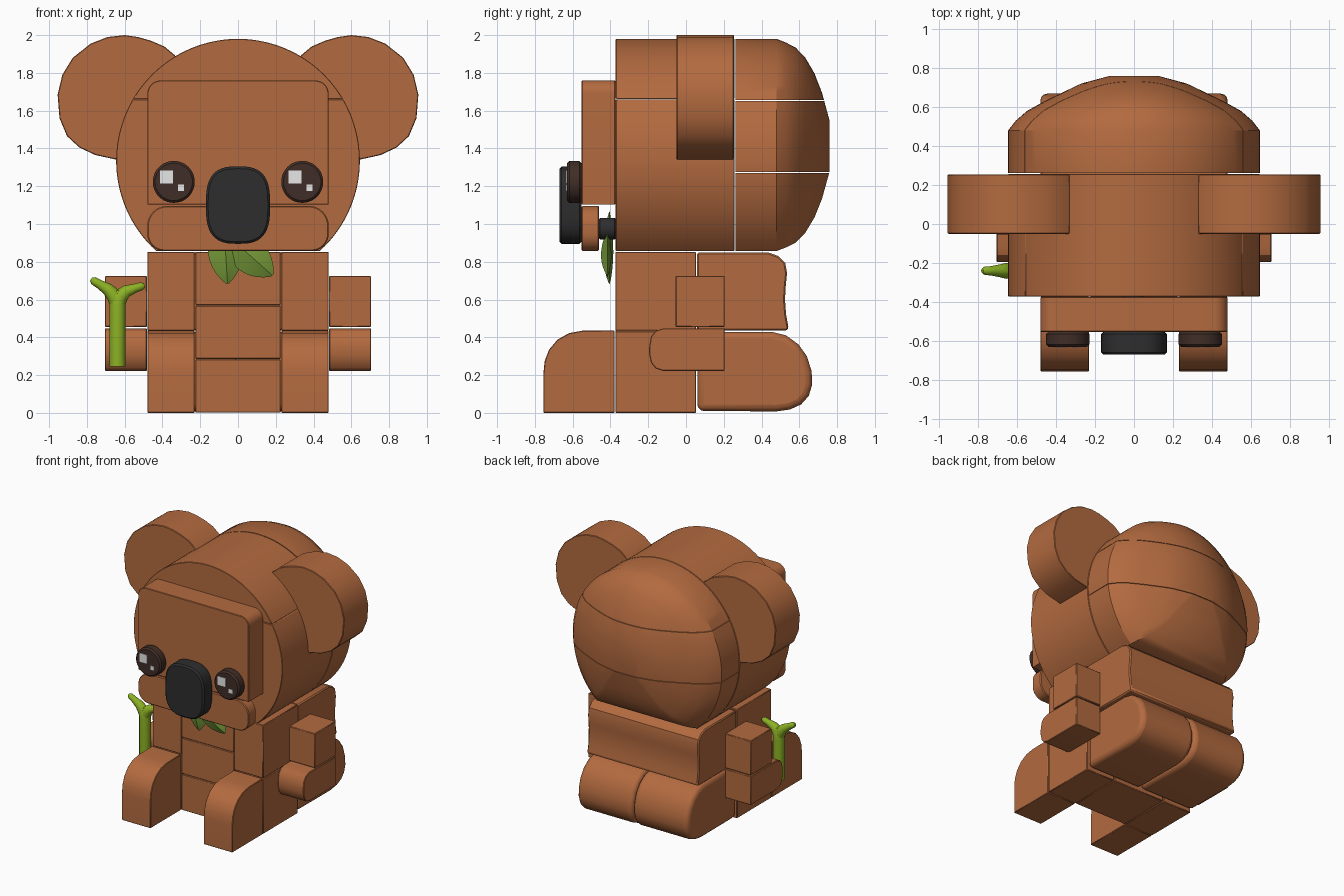
import bpy, bmesh, math
from mathutils import Vector

if "Cube" in bpy.data.objects:
    bpy.data.objects.remove(bpy.data.objects["Cube"])


def mat(name, r, g, b):
    m = bpy.data.materials.new(name)
    m.diffuse_color = (r, g, b, 1)
    m.use_nodes = True
    m.node_tree.nodes["Principled BSDF"].inputs["Base Color"].default_value = m.diffuse_color
    return m


FUR = mat("fur brown", 0.45, 0.145, 0.05)
EYE = mat("dark eye brown", 0.052, 0.027, 0.02)
BLACK = mat("nose black", 0.027, 0.027, 0.028)
WHITE = mat("glint white", 0.85, 0.85, 0.85)
LIME = mat("stem lime", 0.26, 0.44, 0.018)
LEAF = mat("leaf green", 0.18, 0.32, 0.04)


def finish(name, bm, m, bevel=0.0):
    bmesh.ops.recalc_face_normals(bm, faces=bm.faces)
    me = bpy.data.meshes.new(name)
    bm.to_mesh(me)
    bm.free()
    me.materials.append(m)
    ob = bpy.data.objects.new(name, me)
    bpy.context.collection.objects.link(ob)
    if bevel:
        mod = ob.modifiers.new("bevel", 'BEVEL')
        mod.width = bevel
        mod.segments = 3 if bevel > 0.02 else 1
        mod.limit_method = 'ANGLE'
        mod.angle_limit = math.radians(40)
    return ob


def loft(name, rings, m, bevel=0.0):
    bm = bmesh.new()
    vs = [[bm.verts.new(p) for p in r] for r in rings]
    n = len(vs[0])
    for a, b in zip(vs, vs[1:]):
        for i in range(n):
            j = (i + 1) % n
            bm.faces.new((a[i], a[j], b[j], b[i]))
    bm.faces.new(vs[0])
    bm.faces.new(vs[-1])
    return finish(name, bm, m, bevel)


def prism_y(name, pts, y0, y1, m, bevel=0.006):
    return loft(name, [[(x, y, z) for x, z in pts] for y in (y0, y1)], m, bevel)


def prism_x(name, pts, x0, x1, m, bevel=0.006):
    return loft(name, [[(x, y, z) for y, z in pts] for x in (x0, x1)], m, bevel)


def box(name, x0, x1, y0, y1, z0, z1, m, bevel=0.006):
    return prism_y(name, [(x0, z0), (x1, z0), (x1, z1), (x0, z1)], y0, y1, m, bevel)


def oval(cx, cz, rx, rz, p=2.0, n=48):
    out = []
    for i in range(n):
        c, s = math.cos(2 * math.pi * i / n), math.sin(2 * math.pi * i / n)
        out.append((cx + rx * math.copysign(abs(c) ** (2 / p), c),
                    cz + rz * math.copysign(abs(s) ** (2 / p), s)))
    return out


def rounded(x0, x1, z0, z1, rb, rt, n=8):
    out = []
    for cx, cz, r, a in ((x1 - rt, z1 - rt, rt, 0), (x0 + rt, z1 - rt, rt, 90),
                         (x0 + rb, z0 + rb, rb, 180), (x1 - rb, z0 + rb, rb, 270)):
        for i in range(n + 1):
            t = math.radians(a + 90 * i / n)
            out.append((cx + r * math.cos(t), cz + r * math.sin(t)))
    return out


# head front: a round drum with a flat base, in two layers
R, CZ, BASE = 0.645, 1.335, 0.857


def drum(lo, hi, n=24):
    a, b = (math.asin(max(-1, min(1, (z - CZ) / R))) for z in (lo, hi))
    right = [(R * math.cos(a + (b - a) * i / n), CZ + R * math.sin(a + (b - a) * i / n))
             for i in range(n + 1)]
    left = [(-x, z) for x, z in reversed(right)]
    return right + (left[1:] if hi >= CZ + R else left)


prism_y("head_lower", drum(BASE, 1.66), -0.372, 0.257, FUR, 0.003)
prism_y("head_upper", drum(1.663, CZ + R), -0.372, 0.257, FUR, 0.003)

# head back: domed, in three layers
MID = 1.41
outline = drum(BASE, CZ + R, 32)
dome = [(0.262, 1, 1), (0.48, 1, 1), (0.53, 0.94, 0.965), (0.58, 0.85, 0.92), (0.63, 0.71, 0.83),
        (0.68, 0.55, 0.68), (0.72, 0.42, 0.5), (0.76, 0.19, 0.24)]
for name, lo, hi in (("head_back_low", 0, 1.271), ("head_back_middle", 1.275, 1.652),
                     ("head_back_top", 1.656, 3)):
    ob = loft(name, [[(x * sx, y, MID + (z - MID) * sz) for x, z in outline]
                     for y, sx, sz in dome], FUR)
    bm = bmesh.new()
    bm.from_mesh(ob.data)
    for z, nz in ((lo, -1), (hi, 1)):
        cut = bmesh.ops.bisect_plane(bm, geom=bm.verts[:] + bm.edges[:] + bm.faces[:],
                                     plane_co=(0, 0, z), plane_no=(0, 0, nz), clear_outer=True)
        edges = [e for e in cut['geom_cut'] if isinstance(e, bmesh.types.BMEdge)]
        if edges:
            bmesh.ops.holes_fill(bm, edges=edges)
    bm.to_mesh(ob.data)
    bm.free()

# face plate, muzzle and nose
prism_y("face_plate", rounded(-0.48, 0.48, 1.102, 1.76, 0.004, 0.07), -0.553, -0.374, FUR)
prism_y("muzzle", rounded(-0.48, 0.48, 0.857, 1.096, 0.09, 0.105), -0.553, -0.46, FUR)
prism_y("muzzle_pin", oval(0, 0.975, 0.057, 0.057), -0.46, -0.372, BLACK)
prism_y("nose", oval(0, 1.1, 0.17, 0.205, 2.9), -0.67, -0.553, BLACK, 0.012)

# eyes with square glints
for side, s in (("left", -1), ("right", 1)):
    ex = s * 0.34
    prism_y("eye_" + side, oval(ex, 1.223, 0.111, 0.111), -0.63, -0.553, EYE, 0.012)
    for nm, dx, z, h in (("large", -0.038, 1.248, 0.034), ("small", 0.039, 1.192, 0.016)):
        box("glint_%s_%s" % (nm, side), ex + dx - h, ex + dx + h, -0.634, -0.628,
            z - h, z + h, WHITE, 0)

# ears, legs, haunches and arms, mirrored
ear = [(.33, 1.89), (.39, 1.94), (.46, 1.97), (.53, 1.99), (.6, 2.0), (.69, 1.99), (.78, 1.955),
       (.875, 1.88), (.93, 1.79), (.955, 1.685), (.945, 1.56), (.905, 1.465), (.84, 1.405),
       (.755, 1.365), (.64, 1.34), (.5, 1.45), (.36, 1.7)]
foot = [(-.378, 0), (-.378, .437), (-.55, .435), (-.62, .422), (-.68, .388), (-.725, .335),
        (-.748, .275), (-.755, .21), (-.755, 0)]
haunch = [(.06, .01), (.06, .428), (.46, .428), (.53, .41), (.595, .363), (.64, .3), (.665, .22),
          (.668, .15), (.65, .09), (.61, .045), (.55, .018), (.48, .008)]
forearm = [(.205, .222), (.205, .448), (-.12, .448), (-.16, .435), (-.185, .405), (-.195, .35),
           (-.195, .31), (-.185, .265), (-.16, .235), (-.12, .222)]
for side, s in (("left", -1), ("right", 1)):
    prism_y("ear_" + side, [(s * x, z) for x, z in ear], -0.05, 0.254, FUR, 0.004)
    prism_x("foot_" + side, foot, s * 0.23, s * 0.48, FUR, 0.004)
    prism_x("haunch_" + side, haunch, s * 0.002, s * 0.48, FUR, 0.035)
    prism_x("forearm_" + side, forearm, s * 0.482, s * 0.705, FUR, 0.004)
    xa, xb = sorted((s * 0.482, s * 0.705))
    box("upper_arm_" + side, xa, xb, -0.055, 0.205, 0.455, 0.725, FUR, 0.004)
    xa, xb = sorted((s * 0.229, s * 0.48))
    box("hip_" + side, xa, xb, -0.374, 0.053, 0, 0.432, FUR, 0.004)
    box("flank_" + side, xa, xb, -0.374, 0.053, 0.436, 0.853, FUR, 0.004)

# belly blocks and back
for i in range(3):
    box("belly_%d" % (i + 1), -0.226, 0.226, -0.374, 0.053,
        0.285 * i + 0.001, 0.285 * i + 0.283, FUR, 0.004)
back = [(.058, .436), (.058, .848), (.44, .848), (.49, .83), (.525, .795), (.535, .74), (.528, .67),
        (.524, .6), (.53, .52), (.543, .45), (.535, .436)]
prism_x("back", back, -0.48, 0.48, FUR, 0.02)


# forked twig held in the left paw
def twig(name, pts, caps=True):
    cu = bpy.data.curves.new(name, 'CURVE')
    cu.dimensions = '3D'
    cu.bevel_depth = 0.043
    cu.bevel_resolution = 4
    cu.use_fill_caps = caps
    sp = cu.splines.new('POLY')
    sp.points.add(len(pts) - 1)
    for p, (x, z, r) in zip(sp.points, pts):
        p.co = (x, -0.24, z, 1)
        p.radius = r
    cu.materials.append(LIME)
    ob = bpy.data.objects.new(name, cu)
    bpy.context.collection.objects.link(ob)
    bpy.ops.object.select_all(action='DESELECT')
    ob.select_set(True)
    bpy.context.view_layer.objects.active = ob
    bpy.ops.object.convert(target='MESH')


twig("twig_stem", [(-.638, .245, 1), (-.638, .57, 1), (-.638, .62, .95), (-.638, .648, .6)])
twig("twig_branch_left", [(-.638, .57, .9), (-.655, .62, .95), (-.69, .655, .75), (-.735, .682, .55),
                          (-.765, .7, .5), (-.778, .708, .25)])
twig("twig_branch_right", [(-.638, .57, .9), (-.62, .62, .95), (-.59, .645, .75), (-.545, .66, .55),
                           (-.51, .671, .5), (-.495, .676, .25)])


# pointed leaves under the chin
def leaf(name, base, tip, half, yc):
    b, t = Vector(base), Vector(tip)
    d = t - b
    n = Vector((-d.y, d.x)).normalized()
    rings = []
    for i in range(13):
        u = 0.01 + 0.98 * i / 12
        w = math.sin(math.pi * u ** 1.15) ** 0.75
        c = b + d * u
        l, r, y = c + n * half * w, c - n * half * w, yc
        rings.append([(l.x, y, l.y), (c.x, y - 0.035 * w, c.y), (r.x, y, r.y),
                      (c.x, y + 0.02 * w, c.y)])
    return loft(name, rings, LEAF)


leaf("leaf_left", (-0.08, 1.07), (-0.055, 0.68), 0.092, -0.405)
leaf("leaf_right", (-0.09, 0.97), (0.185, 0.725), 0.095, -0.415)

# smooth curved sides, keep edges sharp
bpy.ops.object.select_all(action='SELECT')
bpy.context.view_layer.objects.active = bpy.context.selected_objects[0]
bpy.ops.object.shade_smooth_by_angle(angle=math.radians(32))
